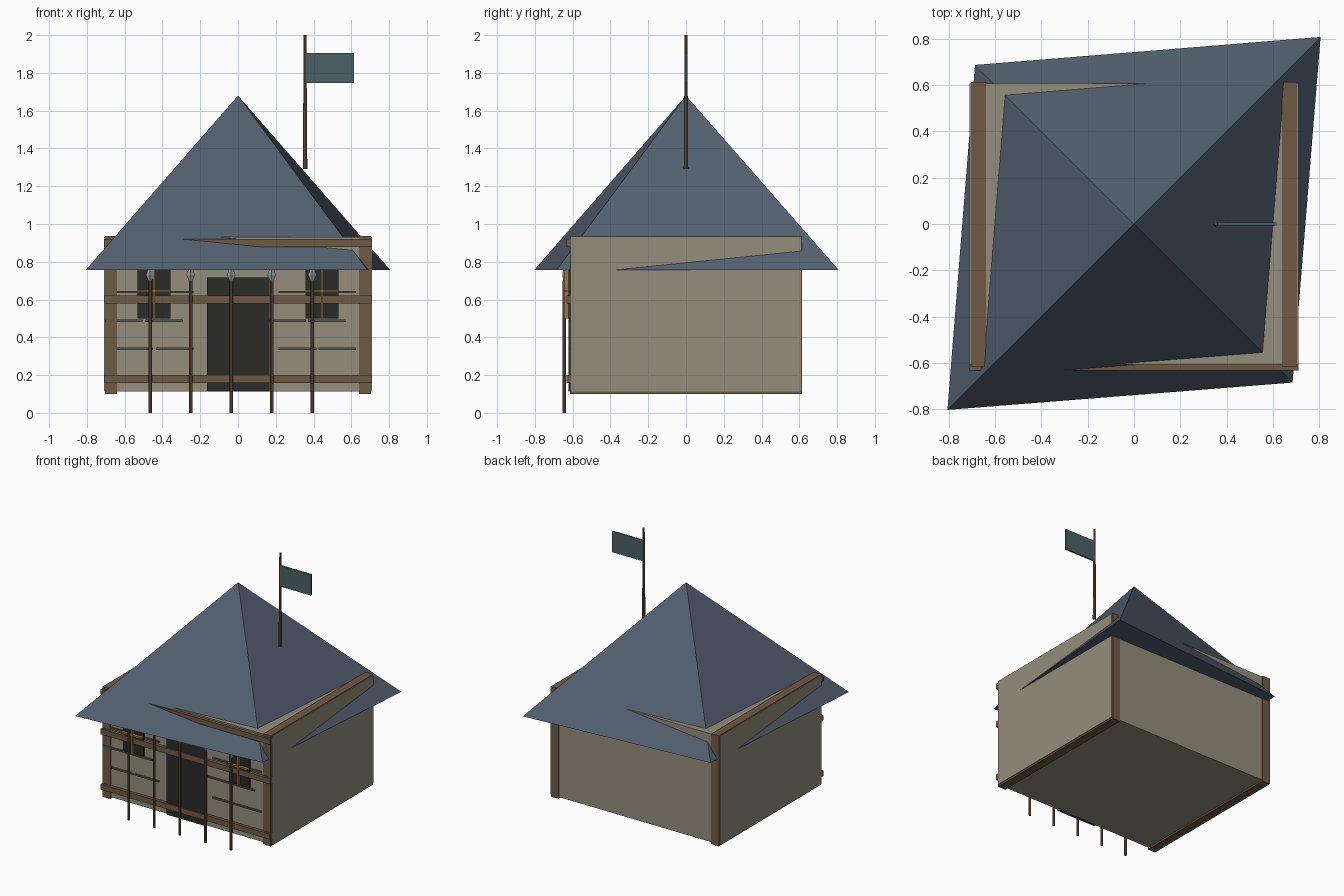
import bpy, bmesh

if "Cube" in bpy.data.objects:
    bpy.data.objects.remove(bpy.data.objects["Cube"])


def material(name, r, g, b):
    m = bpy.data.materials.new(name)
    m.diffuse_color = (r, g, b, 1)
    m.use_nodes = True
    m.node_tree.nodes["Principled BSDF"].inputs["Base Color"].default_value = m.diffuse_color
    return m


PLASTER = material("plaster", 0.30, 0.27, 0.20)
TIMBER = material("timber", 0.16, 0.10, 0.06)
SLATE = material("slate", 0.085, 0.115, 0.16)
DARK = material("dark_opening", 0.024, 0.024, 0.02)
GOLD = material("window_bar", 0.32, 0.19, 0.06)
STONE = material("stone_line", 0.11, 0.10, 0.085)
STEEL = material("steel", 0.24, 0.29, 0.33)
CLOTH = material("cloth", 0.07, 0.12, 0.14)


def finish(name, bm, mat):
    bmesh.ops.recalc_face_normals(bm, faces=bm.faces)
    mesh = bpy.data.meshes.new(name)
    bm.to_mesh(mesh)
    bm.free()
    mesh.materials.append(mat)
    ob = bpy.data.objects.new(name, mesh)
    bpy.context.collection.objects.link(ob)
    return ob


def box(name, x, y, z, mat):
    """Box from (min, max) pairs on each axis."""
    bm = bmesh.new()
    bmesh.ops.create_cube(bm, size=1)
    for v in bm.verts:
        v.co = [r[0] if c < 0 else r[1] for c, r in zip(v.co, (x, y, z))]
    return finish(name, bm, mat)


def rod(name, x, y, z0, z1, r0, r1, mat, sides=8):
    bm = bmesh.new()
    bmesh.ops.create_cone(bm, cap_ends=True, segments=sides, radius1=r0,
                          radius2=r1, depth=z1 - z0)
    bmesh.ops.translate(bm, verts=bm.verts, vec=(x, y, (z0 + z1) / 2))
    ob = finish(name, bm, mat)
    bpy.context.view_layer.objects.active = ob
    ob.select_set(True)
    bpy.ops.object.shade_smooth_by_angle()
    ob.select_set(False)
    return ob


# Walls and full-depth end timbers
box("walls", (-.71, .71), (-.608, .608), (.112, .932), PLASTER)
for side, x in (("left", (-.705, -.64)), ("right", (.64, .705))):
    box(side + "_end_timber", x, (-.615, .613), (.10, .937), TIMBER)

# Front rails
for i, z in enumerate((.18, .60, .90)):
    box(f"front_rail_{i}", (-.71, .71), (-.632, -.602), (z - .021, z + .021), TIMBER)

# Skewed pyramid roof
bm = bmesh.new()
base = [bm.verts.new((x, y, .757)) for x, y in
        ((-.806, -.803), (.685, -.685), (.806, .808), (-.687, .687))]
apex = bm.verts.new((0, 0, 1.68))
bm.faces.new(base)
for i in range(4):
    bm.faces.new((base[i], base[(i + 1) % 4], apex))
finish("roof", bm, SLATE)

# Door, windows and window bars
box("door", (-.163, .167), (-.622, -.60), (.112, .717), DARK)
for side, x in (("left", -.445), ("right", .445)):
    box(side + "_window", (x - .087, x + .087), (-.622, -.60), (.50, .79), DARK)
    box(side + "_window_upright", (x - .006, x + .006), (-.645, -.618), (.50, .79), GOLD)
    box(side + "_window_crossbar", (x - .087, x + .087), (-.645, -.618), (.639, .651), GOLD)

# Short stone courses on the front, every other row shifted
for row, z in enumerate((.34, .488, .64)):
    shift = -.055 if row == 1 else 0
    for i, x in enumerate((-.55, -.335, .315, .525)):
        box(f"stone_line_{row}_{i}", (x + shift - .1, x + shift + .1),
            (-.618, -.60), (z - .006, z + .006), STONE)

# Row of spears along the front
for i in range(5):
    x = -.465 + .2145 * i
    rod(f"spear_shaft_{i}", x, -.645, 0, .70, .009, .009, TIMBER)
    bm = bmesh.new()
    ring = [bm.verts.new((x + dx, -.645 + dy, .73)) for dx, dy in
            ((.022, 0), (0, .01), (-.022, 0), (0, -.01))]
    tips = [bm.verts.new((x, -.645, z)) for z in (.675, .80)]
    for k in range(4):
        for t in tips:
            bm.faces.new((ring[k], ring[(k + 1) % 4], t))
    finish(f"spear_head_{i}", bm, STEEL)

# Flag and its tapered pole
rod("flag_pole", .355, 0, 1.29, 2.0, .012, .007, TIMBER)
box("flag", (.36, .615), (-.006, .006), (1.747, 1.905), CLOTH)
